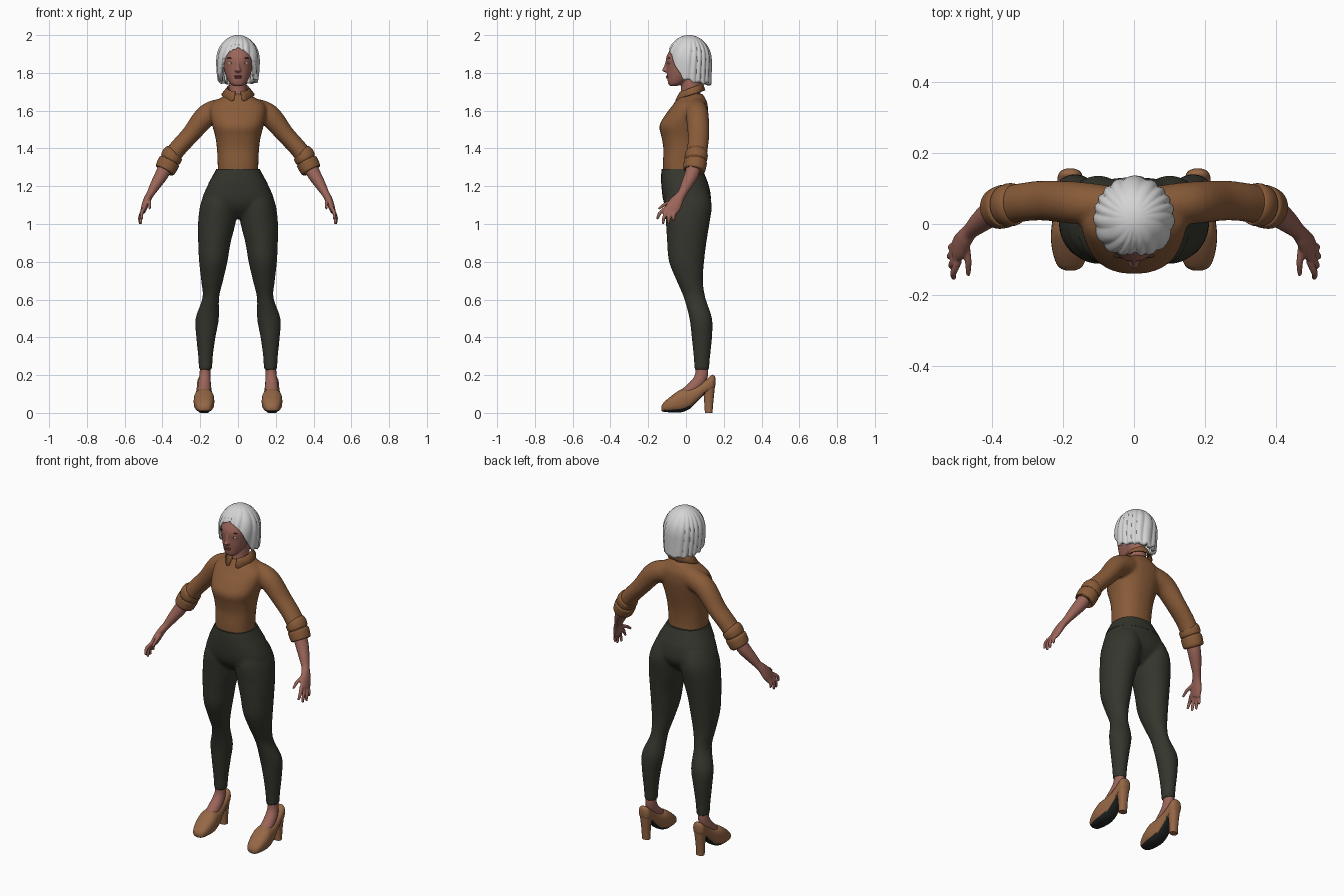
import bpy, bmesh, math
from mathutils import Vector

cube = bpy.data.objects.get("Cube")
if cube:
    bpy.data.objects.remove(cube, do_unlink=True)


def material(name, *rgb):
    m = bpy.data.materials.new(name)
    m.use_nodes = True
    m.diffuse_color = (*rgb, 1)
    bsdf = m.node_tree.nodes["Principled BSDF"]
    bsdf.inputs["Base Color"].default_value = (*rgb, 1)
    bsdf.inputs["Roughness"].default_value = 0.8
    return m


SKIN = material("warm brown skin", 0.33, 0.13, 0.10)
SHIRT = material("rust brown cloth", 0.25, 0.105, 0.04)
PANTS = material("dark olive cloth", 0.036, 0.036, 0.027)
HAIR = material("silver hair", 0.66, 0.66, 0.66)
LEATHER = material("tan leather", 0.30, 0.135, 0.06)
SOLE = material("black sole", 0.016, 0.018, 0.018)
LIPS = material("dark rose lips", 0.24, 0.07, 0.06)
EYE = material("eye white", 0.6, 0.55, 0.52)
DARK = material("dark brown", 0.03, 0.02, 0.015)

X, Y, Z = Vector((1, 0, 0)), Vector((0, 1, 0)), Vector((0, 0, 1))


def spline(points, steps=5):
    """Smooth curve through stations of any dimension."""
    pts = [Vector(p) for p in points]
    out = []
    for i in range(len(pts) - 1):
        a, b, c, d = pts[max(i - 1, 0)], pts[i], pts[i + 1], pts[min(i + 2, len(pts) - 1)]
        for k in range(steps):
            t = k / steps
            out.append(b + (c - a) * (t / 2) + (a * 2 - b * 5 + c * 4 - d) * (t * t / 2)
                       + (b * 3 - a - c * 3 + d) * (t ** 3 / 2))
    return out + [pts[-1]]


def loft(stations, axis=None, power=2.0, seg=28):
    """Rings of (x, y, z, radius, radius), level with an axis or square to the path."""
    path = spline(stations)
    rows = []
    for i, s in enumerate(path):
        t = axis or (Vector(path[min(i + 1, len(path) - 1)][:3]) - Vector(path[max(i - 1, 0)][:3])).normalized()
        u = X if axis == Y else Y.cross(t).normalized()
        v = Z if axis == Y else t.cross(u)
        ring = []
        for k in range(seg):
            a = math.tau * k / seg
            c, n = math.cos(a), math.sin(a)
            cu = math.copysign(abs(c) ** (2 / power), c)
            cv = math.copysign(abs(n) ** (2 / power), n)
            ring.append(Vector(s[:3]) + u * cu * s[3] + v * cv * s[4])
        rows.append(ring)
    return rows


def upright(table, power=2.0):
    """Level rings from (z, x, half width, front y, back y)."""
    return loft([(x, (f + b) / 2, z, w, (b - f) / 2) for z, x, w, f, b in table], Z, power)


def both(rows):
    return [rows, [[Vector((-p.x, p.y, p.z)) for p in r] for r in rows]]


def ball(x, y, z, a, b, c):
    n = 10
    return [[Vector((x + a * math.sin(p) * math.cos(q), y + b * math.sin(p) * math.sin(q), z + c * math.cos(p)))
             for q in (math.tau * k / 16 for k in range(16))] for p in (math.pi * i / n for i in range(n + 1))]


def part(name, mat, grids, closed=True, caps=True, voxel=0, thick=0):
    bm = bmesh.new()
    for rows in grids:
        vs = [[bm.verts.new(p) for p in r] for r in rows]
        n = len(vs[0])
        for r, s in zip(vs, vs[1:]):
            for k in range(n if closed else n - 1):
                j = (k + 1) % n
                bm.faces.new((r[k], r[j], s[j], s[k]))
        if caps:
            bm.faces.new(vs[0][::-1])
            bm.faces.new(vs[-1])
    bmesh.ops.remove_doubles(bm, verts=bm.verts, dist=0.00005)
    bmesh.ops.recalc_face_normals(bm, faces=bm.faces)
    me = bpy.data.meshes.new(name)
    bm.to_mesh(me)
    bm.free()
    me.materials.append(mat)
    for p in me.polygons:
        p.use_smooth = True
    me.set_sharp_from_angle(angle=math.radians(50))
    ob = bpy.data.objects.new(name, me)
    bpy.context.collection.objects.link(ob)
    if voxel:
        m = ob.modifiers.new("fuse", 'REMESH')
        m.mode, m.voxel_size, m.use_smooth_shade = 'VOXEL', voxel, True
        m = ob.modifiers.new("soften", 'SMOOTH')
        m.factor, m.iterations = 0.5, 8
    if thick:
        m = ob.modifiers.new("thickness", 'SOLIDIFY')
        m.thickness, m.offset = thick, -1
    return ob


# Trousers: pelvis and legs fused together
pelvis = upright([(1.28, 0, .113, -.127, .085), (1.24, 0, .14, -.13, .105), (1.2, 0, .163, -.13, .122),
                  (1.13, 0, .19, -.122, .132), (1.08, 0, .17, -.1, .11), (1.03, 0, .07, -.05, .06)], 2.3)
leg = upright([(1.18, .085, .085, -.1, .115), (1.1, .1, .1, -.113, .137), (1.0, .113, .099, -.106, .124),
               (.9, .125, .086, -.1, .108), (.8, .131, .075, -.09, .096), (.7, .137, .058, -.05, .09),
               (.61, .144, .044, -.012, .103), (.5, .163, .062, .018, .138), (.4, .17, .051, .03, .138),
               (.3, .172, .039, .04, .128), (.225, .172, .035, .045, .122)])
part("trousers", PANTS, [pelvis] + both(leg), voxel=0.008)
part("waistband", PANTS, [upright([(1.215, 0, .157, -.132, .118), (1.25, 0, .137, -.132, .104),
                                   (1.292, 0, .114, -.129, .086)], 2.3)])

# Shirt: torso and sleeves fused together
torso = upright([(1.26, 0, .107, -.12, .075), (1.32, 0, .108, -.122, .073), (1.4, 0, .112, -.12, .08),
                 (1.46, 0, .12, -.13, .092), (1.52, 0, .136, -.141, .105), (1.58, 0, .148, -.108, .115),
                 (1.63, 0, .145, -.07, .115), (1.66, 0, .105, -.05, .105), (1.69, 0, .055, -.032, .088)], 2.3)
sleeve = loft([(.08, .055, 1.605, .062, .055), (.165, .06, 1.575, .06, .06), (.25, .066, 1.475, .049, .057),
               (.31, .062, 1.41, .047, .055), (.365, .052, 1.34, .048, .054)])
part("shirt", SHIRT, [torso] + both(sleeve), voxel=0.008)
cuff = loft([(.337, .057, 1.378, .046, .052), (.344, .056, 1.37, .056, .06), (.357, .052, 1.345, .056, .06),
             (.362, .051, 1.336, .05, .055), (.366, .05, 1.328, .058, .061), (.385, .044, 1.288, .055, .058),
             (.388, .043, 1.282, .045, .048)])
part("rolled_cuffs", SHIRT, both(cuff))

# Collar: a folded band, open at the front with two points
collar = [[], [], []]
for k in range(61):
    a = math.radians(14 + 332 * k / 60)
    s, c = math.sin(a), math.cos(a)
    tip = max(0, 1 - abs(min(a, math.tau - a) - 0.45) / 0.5)
    top = 1.722 - 0.022 * c
    collar[0].append(Vector((0.052 * s, 0.028 - 0.058 * c, top - 0.02)))
    collar[1].append(Vector((0.058 * s, 0.028 - 0.062 * c, top)))
    collar[2].append(Vector((0.088 * s, 0.026 - (0.076 + 0.015 * tip) * c, top - 0.036 - 0.014 * tip)))
part("collar", SHIRT, [collar], closed=False, caps=False, thick=0.006)

# Head, neck and face
head = upright([(1.73, 0, .022, -.085, -.05), (1.745, 0, .042, -.095, -.01), (1.785, 0, .064, -.1, .05),
                (1.83, 0, .077, -.103, .09), (1.88, 0, .083, -.105, .11), (1.93, 0, .073, -.08, .1),
                (1.965, 0, .045, -.045, .065)], 2.1)
neck = upright([(1.645, 0, .03, -.062, .06), (1.69, 0, .046, -.028, .078), (1.79, 0, .045, -.028, .075)])
nose = upright([(1.803, 0, .011, -.112, -.08), (1.814, 0, .017, -.128, -.08), (1.83, 0, .011, -.119, -.08),
                (1.87, 0, .007, -.106, -.08)])
part("head_and_neck", SKIN, [head, neck, nose], voxel=0.004)
part("eyes", EYE, both(ball(.037, -.089, 1.852, .014, .006, .007)))
part("irises", DARK, both(ball(.036, -.092, 1.852, .006, .005, .006)))
part("eyebrows", DARK, both(ball(.038, -.09, 1.878, .02, .006, .003)))
part("lips", LIPS, [ball(0, -.098, z, w, .008, .005) for z, w in ((1.782, .022), (1.774, .018))])


# Hair: a bob with strand ridges, its lower edge set by the angle from the front
EDGE = [(0, 1.935), (25, 1.915), (45, 1.87), (60, 1.81), (75, 1.768), (110, 1.748), (181, 1.738)]


def hair_edge(deg):
    for (a, p), (b, q) in zip(EDGE, EDGE[1:]):
        if a <= deg < b:
            return p + (q - p) * (deg - a) / (b - a)


hair = []
for i in range(31):
    t = i / 30
    row = []
    for k in range(160):
        a = math.tau * k / 160
        off = min(a, math.tau - a)
        low = hair_edge(math.degrees(off)) + 0.005 * math.sin(13 * a) * min(off, 1)
        z = 2 - (2 - low) * t ** 1.7
        up = max(0, (z - 1.86) / 0.14)
        f = max(0, 1 - up ** 2.1) ** (1 / 2.1)
        down = max(0, (1.86 - z) / 0.12)
        strand = abs(math.sin(9 * a + 1.3 * math.sin(3 * a) + 2.5 * t))
        part_line = 0.05 * math.exp(-(off / 0.12) ** 2)
        f *= 0.955 + 0.06 * strand * min(1, 2 * t) - part_line
        row.append(Vector((0.114 * f * (1 - 0.1 * down ** 2) * math.sin(a), 0.016 - 0.119 * f * math.cos(a), z)))
    hair.append(row)
part("hair", HAIR, [hair], caps=False, thick=0.022)

# Forearms and hands fused together
forearm = loft([(.36, .052, 1.345, .037, .038), (.4, .032, 1.268, .036, .038), (.435, .005, 1.21, .029, .031),
                (.462, -.02, 1.163, .021, .024), (.478, -.04, 1.135, .02, .03), (.492, -.062, 1.1, .018, .039),
                (.503, -.08, 1.068, .014, .036)])
hand = both(forearm)
for base, mid, tip in (
        ((.495, -.105, 1.085), (.51, -.138, 1.058), (.508, -.153, 1.025)),
        ((.5, -.092, 1.075), (.515, -.115, 1.04), (.513, -.122, 1.0)),
        ((.503, -.075, 1.07), (.519, -.09, 1.035), (.518, -.092, 1.0)),
        ((.502, -.058, 1.075), (.516, -.065, 1.045), (.516, -.065, 1.018)),
        ((.475, -.05, 1.125), (.468, -.105, 1.108), (.468, -.145, 1.08))):
    hand += both(loft([(*base, .011, .011), (*mid, .01, .01), (*tip, .007, .007)], seg=12))
part("forearms_and_hands", SKIN, hand, voxel=0.004)

# Feet and heeled shoes
foot = loft([(.174, .083, .27, .026, .031), (.175, .082, .2, .029, .034), (.178, .055, .15, .034, .034),
             (.18, -.01, .095, .035, .03)])
part("feet", SKIN, both(foot))
shoe = loft([(.18, y, (low + top) / 2, w, (top - low) / 2) for y, low, top, w in (
    (-.131, .012, .035, .014), (-.12, .006, .052, .034), (-.09, .003, .08, .047), (-.05, .002, .11, .054),
    (-.02, .004, .126, .054), (.02, .022, .13, .049), (.06, .06, .145, .042), (.1, .098, .17, .038),
    (.135, .115, .2, .035), (.15, .13, .198, .026), (.156, .15, .185, .012))], Y, 2.5)
shoes = part("shoes", LEATHER, both(shoe))
shoes.data.materials.append(SOLE)
for p in shoes.data.polygons:
    if p.normal.z < -0.6 and p.center.y < 0.1:
        p.material_index = 1
heel = upright([(.15, .18, .034, .088, .154), (.1, .18, .028, .093, .149), (.05, .18, .024, .097, .144),
                (0, .18, .023, .1, .14)], 2.4)
part("heels", LEATHER, both(heel))
